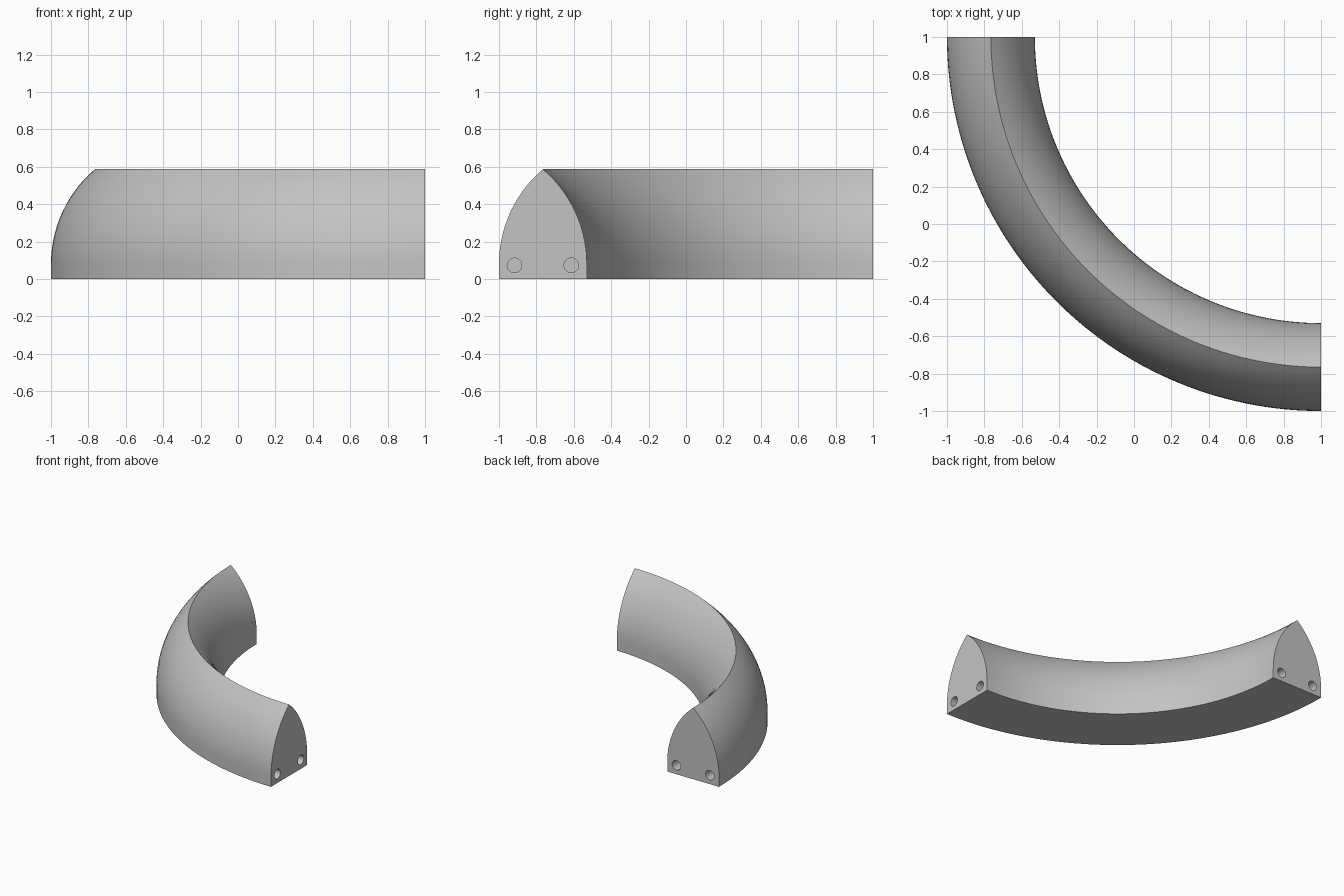
import bpy, bmesh, math
from mathutils import Matrix, Vector

cube = bpy.data.objects.get("Cube")
if cube:
    bpy.data.objects.remove(cube, do_unlink=True)

OUTER, INNER, HEIGHT = 2.0, 1.53, 0.587
SPRING = 0.08                      # height where the straight sides start to curve
STEPS, ARC = 72, 14
HOLE_R, HOLE_Z, HOLE_DEPTH = 0.039, 0.073, 0.15
PIVOT = Vector((1, 1, 0))

grey = bpy.data.materials.new("light grey")
grey.use_nodes = True
colour = (0.55, 0.55, 0.55, 1)
grey.diffuse_color = colour
grey.node_tree.nodes["Principled BSDF"].inputs["Base Color"].default_value = colour


def make_object(name, bm):
    bmesh.ops.recalc_face_normals(bm, faces=bm.faces)
    mesh = bpy.data.meshes.new(name)
    bm.to_mesh(mesh)
    bm.free()
    mesh.materials.append(grey)
    obj = bpy.data.objects.new(name, mesh)
    bpy.context.collection.objects.link(obj)
    return obj


# Pointed arch cross-section: (distance from the outer side, height)
half = (OUTER - INNER) / 2
rise = HEIGHT - SPRING
sweep = 2 * math.atan2(half, rise)
radius = rise / math.sin(sweep)
side = [(0, 0)] + [(radius * (1 - math.cos(sweep * i / ARC)),
                    SPRING + radius * math.sin(sweep * i / ARC)) for i in range(ARC + 1)]
profile = side + [(2 * half - d, z) for d, z in reversed(side[:-1])]

# Quarter ring swept about the pivot, from the left end to the back end
bm = bmesh.new()
verts = [bm.verts.new((1, 1 - OUTER + d, z)) for d, z in profile]
start = bm.faces.new(verts)
bmesh.ops.spin(bm, geom=[start], cent=PIVOT, axis=(0, 0, 1),
               angle=-math.pi / 2, steps=STEPS, use_duplicate=False)
bmesh.ops.remove_doubles(bm, verts=bm.verts, dist=1e-5)
if not any(all(abs(v.co.x - 1) < 1e-4 for v in f.verts) for f in bm.faces):
    bm.faces.new([v for v in verts if v.is_valid])
curved_arch = make_object("curved_arch", bm)

# Peg hole cutters, two in each end
bm = bmesh.new()
for r in (OUTER - 0.083, INNER + 0.083):
    along_x = Matrix.Translation((1, 1 - r, HOLE_Z)) @ Matrix.Rotation(math.pi / 2, 4, 'Y')
    along_y = Matrix.Translation((1 - r, 1, HOLE_Z)) @ Matrix.Rotation(math.pi / 2, 4, 'X')
    for place in (along_x, along_y):
        bmesh.ops.create_cone(bm, cap_ends=True, segments=32, radius1=HOLE_R,
                              radius2=HOLE_R, depth=2 * HOLE_DEPTH, matrix=place)
cutter = make_object("peg_hole_cutter", bm)

# Cut the holes and bake the result
cut = curved_arch.modifiers.new("peg_holes", 'BOOLEAN')
cut.operation = 'DIFFERENCE'
cut.solver = 'EXACT'
cut.object = cutter
bpy.ops.object.select_all(action='DESELECT')
curved_arch.select_set(True)
bpy.context.view_layer.objects.active = curved_arch
bpy.ops.object.modifier_apply(modifier=cut.name)
bpy.data.objects.remove(cutter, do_unlink=True)
bpy.ops.object.shade_smooth_by_angle(angle=math.radians(30))
